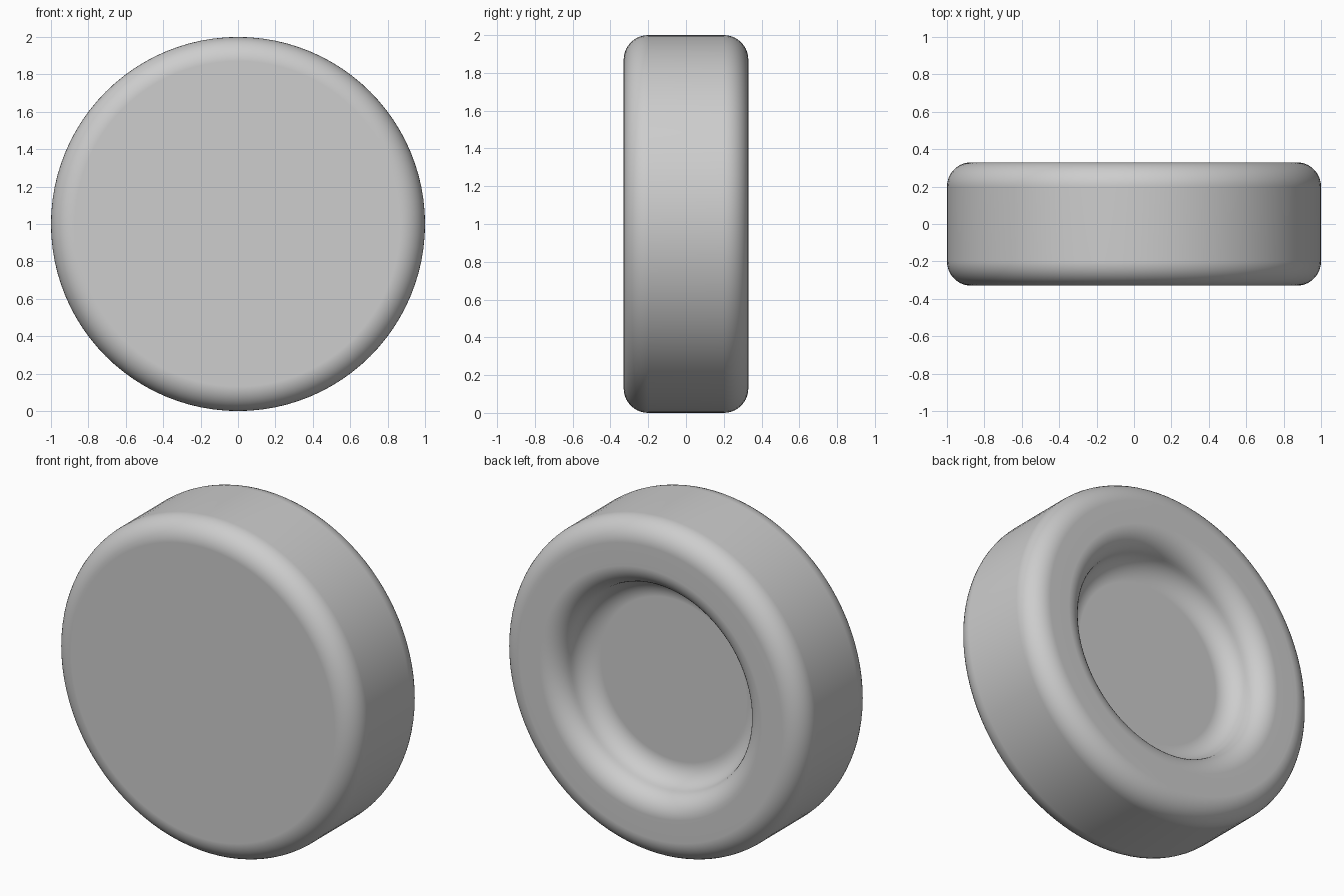
import bpy, bmesh
from math import sin, cos, pi, radians

cube = bpy.data.objects.get("Cube")
if cube:
    bpy.data.objects.remove(cube, do_unlink=True)

RADIUS, HALF, FILLET = 1.0, 0.33, 0.13
MOUTH, SLOPE = 0.736, 80       # recess opening radius and steepest wall angle
SIDES, STEPS = 96, 10

# Plain grey material
grey = bpy.data.materials.new("mid_grey")
grey.use_nodes = True
colour = (0.61, 0.61, 0.61, 1)
grey.diffuse_color = colour
grey.node_tree.nodes["Principled BSDF"].inputs["Base Color"].default_value = colour


def arc(r, y, start, end):
    """Rounded corner as (radius, depth) points."""
    for i in range(STEPS + 1):
        a = radians(start + (end - start) * i / STEPS)
        yield r + FILLET * cos(a), y + FILLET * sin(a)


# Profile: front rim, back rim, rounded recess lip, rounded recess floor
edge, shoulder = RADIUS - FILLET, HALF - FILLET
floor_r = MOUTH - 2 * FILLET * sin(radians(SLOPE))
floor_y = shoulder + 2 * FILLET * cos(radians(SLOPE))
profile = [
    *arc(edge, -shoulder, -90, 0),
    *arc(edge, shoulder, 0, 90),
    *arc(MOUTH, shoulder, 90, 90 + SLOPE),
    *list(arc(floor_r, floor_y, SLOPE - 90, -90))[1:],
]

# Revolve the profile around the depth axis and cap both flat discs
bm = bmesh.new()
rings = []
for r, y in profile:
    rings.append([bm.verts.new((r * cos(2 * pi * k / SIDES), y,
                                1 + r * sin(2 * pi * k / SIDES)))
                  for k in range(SIDES)])
for low, high in zip(rings, rings[1:]):
    for k in range(SIDES):
        n = (k + 1) % SIDES
        bm.faces.new((low[k], low[n], high[n], high[k]))
bm.faces.new(rings[0])
bm.faces.new(rings[-1])
bmesh.ops.recalc_face_normals(bm, faces=bm.faces)

mesh = bpy.data.meshes.new("rounded_disc")
bm.to_mesh(mesh)
bm.free()
mesh.materials.append(grey)
disc = bpy.data.objects.new("rounded_disc", mesh)
bpy.context.collection.objects.link(disc)

# Smooth shading that keeps the flat discs flat
bpy.ops.object.select_all(action="DESELECT")
disc.select_set(True)
bpy.context.view_layer.objects.active = disc
bpy.ops.object.shade_smooth_by_angle(angle=radians(30))
weighted = disc.modifiers.new("flat_caps", "WEIGHTED_NORMAL")
weighted.keep_sharp = True
